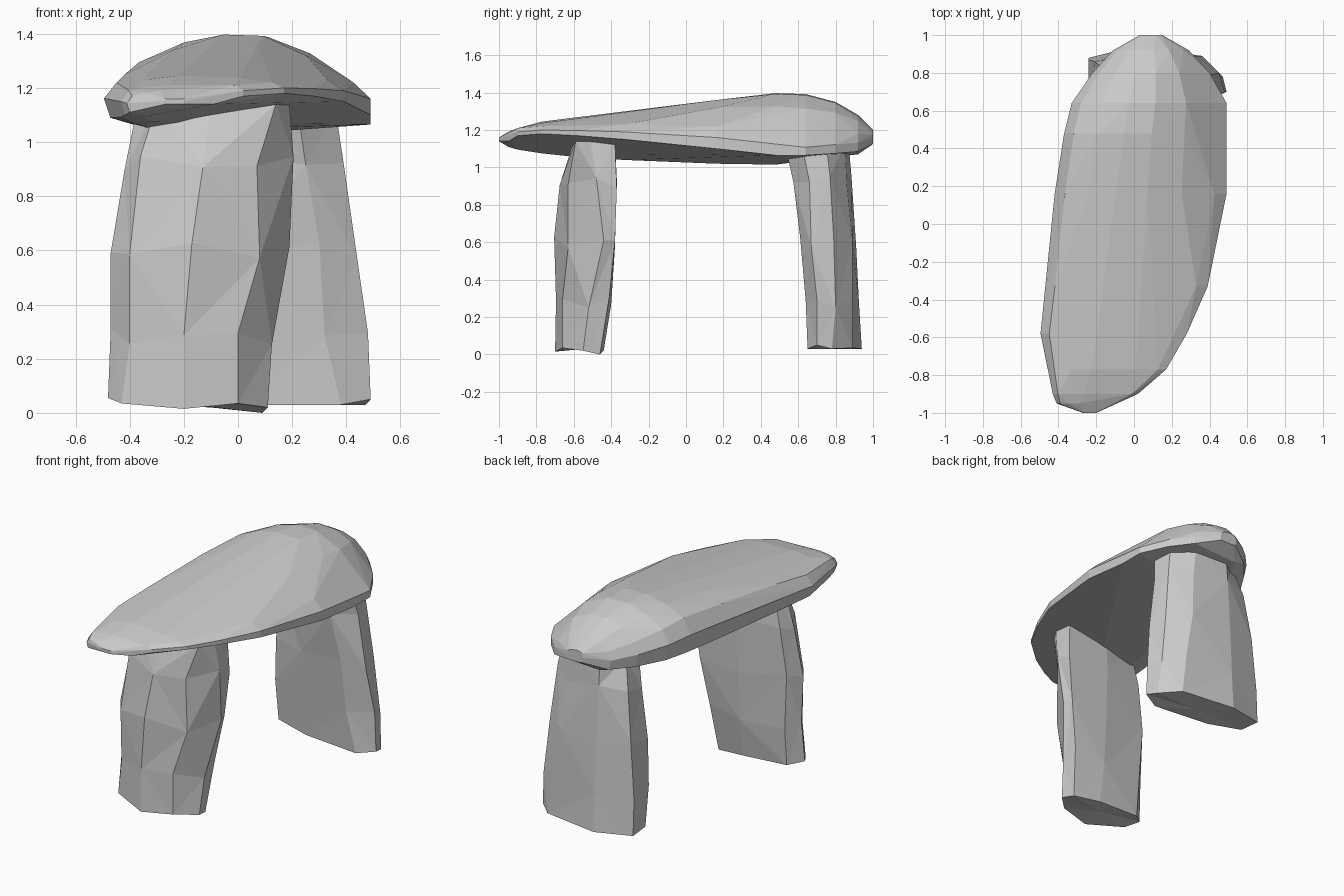
import bpy, bmesh, math


def finish(bm, name):
    bmesh.ops.recalc_face_normals(bm, faces=bm.faces[:])
    mesh = bpy.data.meshes.new(name)
    bm.to_mesh(mesh)
    bm.free()
    obj = bpy.data.objects.new(name, mesh)
    bpy.context.collection.objects.link(obj)
    return obj


def mix(a, b, t):
    return a + (b - a) * t


# Upright stone: loft through irregular plan outlines stacked in z
def upright(name, levels, foot, plans):
    bm = bmesh.new()
    rings = []
    for i, (z, plan) in enumerate(zip(levels, plans)):
        rings.append([bm.verts.new((x, y, foot[k] if i == 0 else z + 0.03 * math.sin(2.4 * k + 1.7 * i) * (i < 4)))
                      for k, (x, y) in enumerate(plan)])
    n = len(foot)
    for i, (a, b) in enumerate(zip(rings, rings[1:])):
        for k in range(n):
            j = (k + 1) % n
            if (i + k) % 2:
                bm.faces.new((a[k], a[j], b[j]))
                bm.faces.new((a[k], b[j], b[k]))
            else:
                bm.faces.new((a[k], a[j], b[k]))
                bm.faces.new((a[j], b[j], b[k]))
    # Slightly uneven foot and flat hidden top
    centre = bm.verts.new((sum(v.co.x for v in rings[0]) / n,
                           sum(v.co.y for v in rings[0]) / n, 0.03))
    for k in range(n):
        bm.faces.new((centre, rings[0][(k + 1) % n], rings[0][k]))
    bm.faces.new(rings[-1])
    return finish(bm, name)


upright("front_upright_stone", (0, 0.28, 0.6, 0.92, 1.14),
        (0.055, 0.035, 0.015, 0.035, 0.02, 0.0, 0.02, 0.035), (
    ((-.48, -.52), (-.43, -.60), (-.20, -.70), (0, -.66), (.11, -.55), (.09, -.46), (-.1, -.44), (-.40, -.45)),
    ((-.47, -.50), (-.40, -.61), (-.20, -.695), (0, -.66), (.125, -.52), (.12, -.41), (-.1, -.40), (-.40, -.43)),
    ((-.47, -.52), (-.40, -.62), (-.17, -.705), (.08, -.63), (.19, -.44), (.17, -.38), (-.1, -.38), (-.42, -.42)),
    ((-.42, -.50), (-.36, -.59), (-.13, -.675), (.07, -.63), (.205, -.48), (.20, -.37), (-.1, -.37), (-.38, -.41)),
    ((-.37, -.48), (-.30, -.56), (-.10, -.60), (.14, -.59), (.19, -.51), (.19, -.38), (-.1, -.38), (-.33, -.42)),
))

upright("back_upright_stone", (0, 0.28, 0.6, 0.93, 1.12),
        (0.05, 0.03, 0.03, 0.05, 0.03, 0.035, 0.03, 0.045), (
    ((-.23, .74), (0, .69), (.38, .65), (.49, .70), (.47, .78), (.36, .89), (0, .94), (-.24, .88)),
    ((-.24, .72), (0, .67), (.32, .64), (.48, .70), (.45, .80), (.33, .89), (0, .925), (-.24, .87)),
    ((-.22, .70), (0, .64), (.30, .61), (.44, .67), (.41, .79), (.28, .89), (0, .91), (-.21, .86)),
    ((-.17, .69), (0, .61), (.25, .575), (.39, .66), (.37, .77), (.25, .86), (0, .885), (-.17, .83)),
    ((-.14, .68), (0, .57), (.22, .53), (.36, .62), (.34, .75), (.22, .85), (0, .87), (-.12, .78)),
))

# Capstone sections: y, left x, right x, then z of left upper rim, left lower rim,
# crown, right upper rim, right lower rim, keel
sections = (
    (-1.00, -.27, -.20, 1.16, 1.14, 1.16, 1.16, 1.14, 1.14),
    (-.95, -.41, -.09, 1.17, 1.11, 1.19, 1.18, 1.14, 1.11),
    (-.90, -.43, .02, 1.19, 1.10, 1.21, 1.21, 1.17, 1.095),
    (-.77, -.455, .17, 1.205, 1.09, 1.245, 1.22, 1.18, 1.075),
    (-.58, -.495, .28, 1.22, 1.09, 1.265, 1.225, 1.17, 1.055),
    (-.33, -.47, .39, 1.25, 1.09, 1.30, 1.23, 1.15, 1.04),
    (.16, -.42, .49, 1.295, 1.10, 1.365, 1.22, 1.10, 1.02),
    (.48, -.37, .49, 1.315, 1.10, 1.397, 1.18, 1.065, 1.015),
    (.64, -.33, .49, 1.29, 1.10, 1.392, 1.15, 1.065, 1.035),
    (.80, -.22, .40, 1.24, 1.09, 1.35, 1.17, 1.075, 1.055),
    (.92, -.11, .29, 1.20, 1.09, 1.28, 1.18, 1.085, 1.07),
    (1.00, .03, .15, 1.19, 1.13, 1.20, 1.18, 1.125, 1.125),
)
bm = bmesh.new()
for y, xl, xr, zlt, zlb, zt, zrt, zrb, zk in sections:
    for t, z in ((0, mix(zlb, zlt, .55)), (.03, zlb), (.2, zk), (.6, mix(zk, zrb, .35)),
                 (1, zrb), (1, mix(zrb, zrt, .5)), (.93, zrt), (.74, mix(zrt, zt, .68)),
                 (.54, zt - .005), (.37, zt), (.2, mix(zlt, zt, .65)), (.06, zlt)):
        bm.verts.new((mix(xl, xr, t), y, z))
# Wrap the sections in one hull and merge nearly flat facets
bmesh.ops.convex_hull(bm, input=bm.verts[:])
loose = [v for v in bm.verts if not v.link_faces]
bmesh.ops.delete(bm, geom=loose, context='VERTS')
bmesh.ops.dissolve_limit(bm, angle_limit=math.radians(4), verts=bm.verts[:], edges=bm.edges[:])
finish(bm, "capstone")
